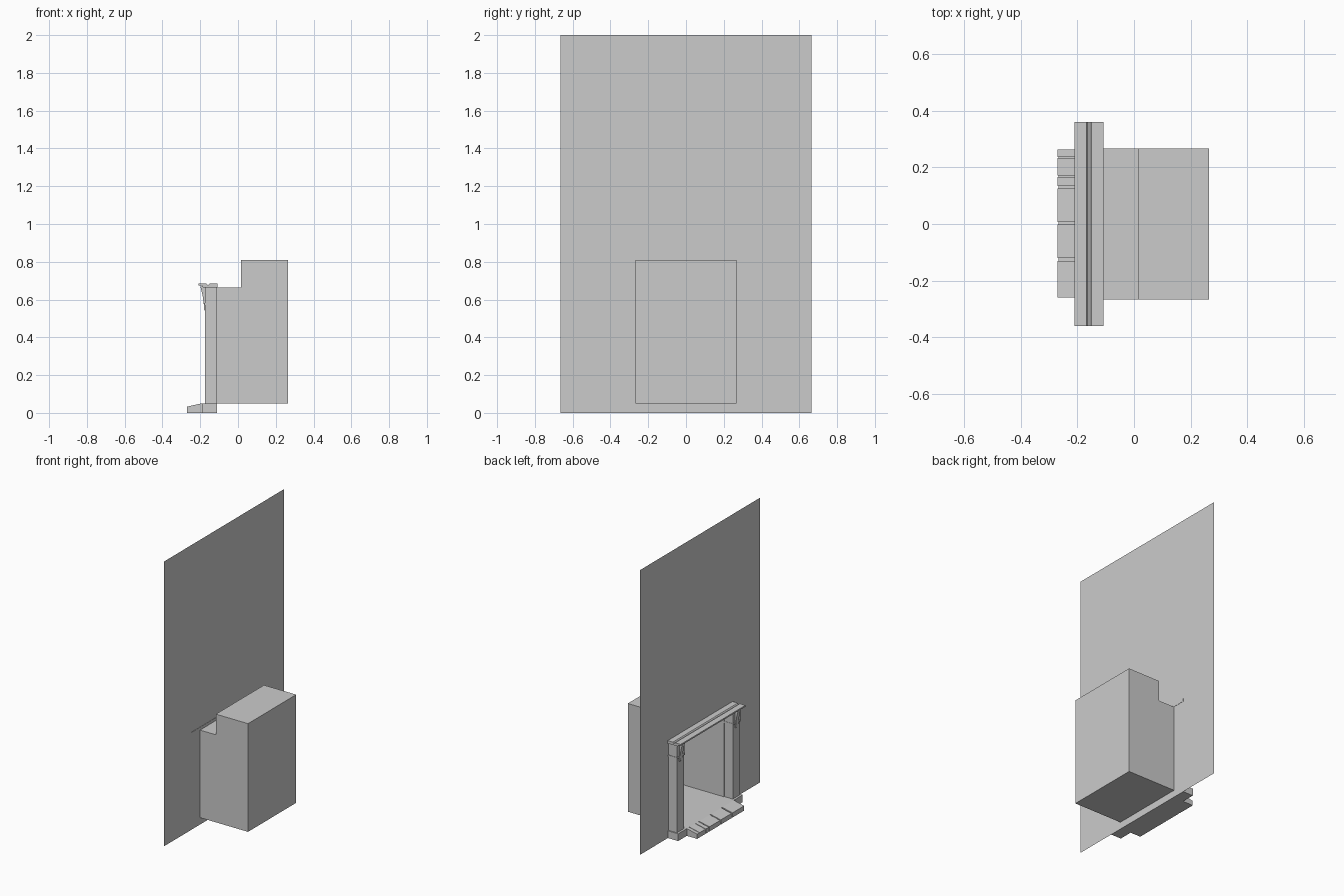
import bpy

if "Cube" in bpy.data.objects:
    bpy.data.objects.remove(bpy.data.objects["Cube"])

WALL_X = -0.11


def make(name, verts, faces):
    mesh = bpy.data.meshes.new(name)
    mesh.from_pydata(verts, [], faces)
    mesh.update()
    ob = bpy.data.objects.new(name, mesh)
    bpy.context.collection.objects.link(ob)
    return ob


def extrude(name, profile, y0, y1, open_profile=False):
    """Extrude a clockwise (x, z) profile along y, with end caps."""
    n = len(profile)
    verts = [(x, y, z) for y in (y0, y1) for x, z in profile]
    faces = [(i, (i + 1) % n, (i + 1) % n + n, i + n)
             for i in range(n - 1 if open_profile else n)]
    faces += [tuple(reversed(range(n))), tuple(range(n, 2 * n))]
    return make(name, verts, faces)


def box(name, x0, x1, y0, y1, z0, z1):
    return extrude(name, [(x0, z0), (x0, z1), (x1, z1), (x1, z0)], y0, y1)


# Thin wall with the fireplace opening
W, O, T = 0.665, 0.267, 0.665
make("wall",
     [(WALL_X, y, z) for y, z in [(-W, 0), (-O, 0), (-O, T), (O, T),
                                  (O, 0), (W, 0), (W, 2), (-W, 2)]],
     [(0, 7, 2, 1), (7, 6, 3, 2), (6, 5, 4, 3)])

# Stepped firebox, open to the room
extrude("firebox", [(WALL_X, 0.665), (0.015, 0.665), (0.015, 0.81),
                    (0.265, 0.81), (0.265, 0.05), (WALL_X, 0.05)],
        -O, O, open_profile=True)

# Hearth slab and the sloping stones along its front
box("hearth_slab", -0.19, WALL_X, -0.27, 0.27, 0, 0.051)
extrude("hearth_base", [(-0.267, 0), (-0.267, 0.022), (-0.19, 0.04), (-0.19, 0)],
        -0.255, 0.255)
gaps = [(-0.125, 0.005), (0.003, 0.004), (0.13, 0.004), (0.168, 0.0025), (0.235, 0.002)]
start = -0.26
for i, (y, half) in enumerate(gaps + [(0.262, 0.0)]):
    extrude(f"hearth_stone_{i}",
            [(-0.27, 0), (-0.27, 0.033), (-0.19, 0.051), (-0.19, 0)],
            start, y - half)
    start = y + half

# Pilasters with plinth, moulding, capital and corbel on each side
for side, s in (("left", 1), ("right", -1)):
    def span(a, b):
        return sorted((s * a, s * b))
    box(f"plinth_{side}", -0.19, WALL_X, *span(0.27, 0.358), 0, 0.051)
    box(f"pilaster_{side}", -0.175, WALL_X, *span(0.27, 0.35), 0.051, 0.572)
    box(f"moulding_{side}", -0.18, WALL_X, *span(0.266, 0.355), 0.57, 0.582)
    box(f"capital_{side}", -0.176, WALL_X, *span(0.268, 0.352), 0.582, 0.668)
    extrude(f"corbel_{side}",
            [(-0.174, 0.54), (-0.179, 0.545), (-0.182, 0.585), (-0.188, 0.625),
             (-0.199, 0.668), (-0.174, 0.668)], *span(0.295, 0.325))

# Mantel shelf: grooved top over a lower step
extrude("mantel_shelf",
        [(-0.186, 0.665), (-0.191, 0.674), (-0.21, 0.675), (-0.21, 0.685),
         (-0.167, 0.685), (-0.162, 0.678), (-0.156, 0.678), (-0.15, 0.685),
         (-0.108, 0.685), (-0.108, 0.665)], -0.36, 0.36)
